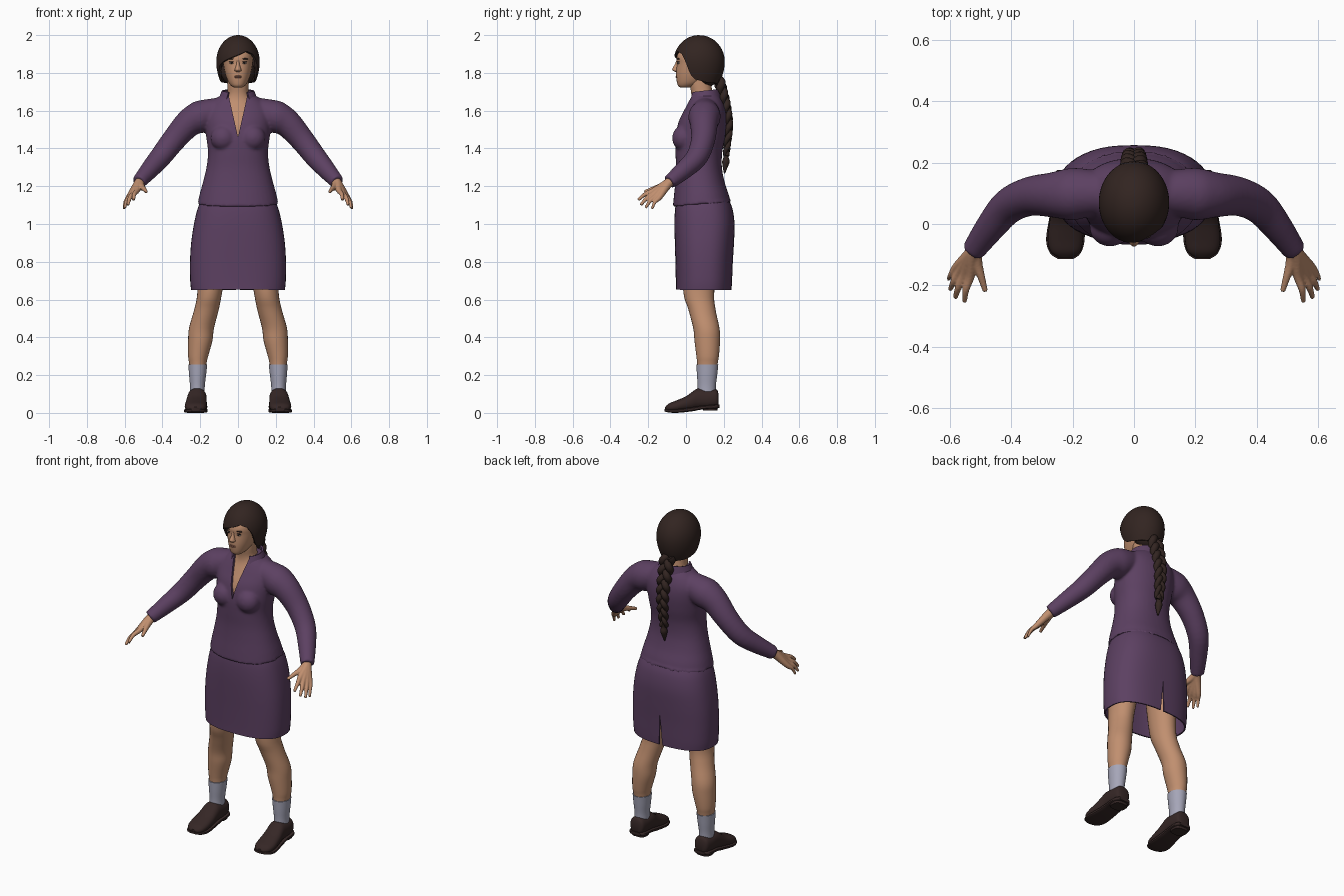
import bpy, bmesh, math
from mathutils import Vector

if "Cube" in bpy.data.objects:
    bpy.data.objects.remove(bpy.data.objects["Cube"])

V = Vector


def material(name, rgb):
    m = bpy.data.materials.new(name)
    m.diffuse_color = (*rgb, 1)
    m.use_nodes = True
    m.node_tree.nodes["Principled BSDF"].inputs["Base Color"].default_value = m.diffuse_color
    return m


PURPLE = material("purple_cloth", (0.108, 0.052, 0.122))
SKIN = material("skin", (0.53, 0.275, 0.16))
HAIR = material("dark_brown_hair", (0.032, 0.018, 0.015))
SHOE = material("dark_shoe", (0.036, 0.02, 0.019))
SOCK = material("grey_sock", (0.38, 0.38, 0.48))
LIP = material("lip", (0.33, 0.13, 0.09))
WHITE = material("eye_white", (0.55, 0.5, 0.47))


def smooth_rows(rows, k=4):
    """Catmull-Rom refinement of rows of numbers."""
    out = []
    for i in range(len(rows) - 1):
        a, b, c, d = (rows[min(max(j, 0), len(rows) - 1)] for j in range(i - 1, i + 3))
        for t in (n / k for n in range(k)):
            out.append([0.5 * (2 * q + (r - p) * t + (2 * p - 5 * q + 4 * r - s) * t * t
                               + (3 * q - p - 3 * r + s) * t ** 3) for p, q, r, s in zip(a, b, c, d)])
    return out + [list(rows[-1])]


def skin_rings(bm, rings, closed=True, caps=True):
    vs = [[bm.verts.new(p) for p in ring] for ring in rings]
    n = len(vs[0])
    for a, b in zip(vs, vs[1:]):
        for i in range(n if closed else n - 1):
            j = (i + 1) % n
            bm.faces.new((a[i], a[j], b[j], b[i]))
    if caps:
        bm.faces.new(vs[0])
        bm.faces.new(vs[-1])


def ring(c, u, v, n=28, e=2.2):
    pts = []
    for i in range(n):
        a = 2 * math.pi * i / n
        f = lambda q: math.copysign(abs(q) ** (2 / e), q)
        pts.append(c + u * f(math.cos(a)) + v * f(math.sin(a)))
    return pts


def upright(bm, rows, s=1, n=28, e=2.2, caps=True):
    """Rows of (z, centre x, half width, front y, back y)."""
    skin_rings(bm, [ring(V((s * x, (f + b) / 2, z)), V((w, 0, 0)), V((0, (b - f) / 2, 0)), n, e)
                    for z, x, w, f, b in smooth_rows(rows)], caps=caps)


def tube(bm, rows, s=1, n=14, k=4, ref=(0, 1, 0)):
    """Rows of (x, y, z, radius) along a path."""
    rows = smooth_rows(rows, k) if k > 1 else rows
    pts = [V((s * r[0], r[1], r[2])) for r in rows]
    rings = []
    for i, p in enumerate(pts):
        d = (pts[min(i + 1, len(pts) - 1)] - pts[max(i - 1, 0)]).normalized()
        u = d.cross(V(ref)).normalized()
        rings.append(ring(p, u * rows[i][3], u.cross(d) * rows[i][3], n, 2))
    skin_rings(bm, rings)


def ball(bm, c, r, seg=20):
    vs = bmesh.ops.create_uvsphere(bm, u_segments=seg, v_segments=seg // 2, radius=1)["verts"]
    for v in vs:
        v.co = V((c[i] + v.co[i] * r[i] for i in range(3)))


def finish(name, bm, mat, mods=(), angle=40):
    """Make an object, apply its modifiers and shade it."""
    bmesh.ops.recalc_face_normals(bm, faces=bm.faces)
    me = bpy.data.meshes.new(name)
    bm.to_mesh(me)
    bm.free()
    ob = bpy.data.objects.new(name, me)
    bpy.context.collection.objects.link(ob)
    me.materials.append(mat)
    for kind, props in mods:
        m = ob.modifiers.new(kind, kind)
        for key, val in props.items():
            setattr(m, key, val)
    if mods:
        ev = ob.evaluated_get(bpy.context.evaluated_depsgraph_get())
        new = bpy.data.meshes.new_from_object(ev)
        ob.modifiers.clear()
        ob.data = me = new
        if not me.materials:
            me.materials.append(mat)
    for p in me.polygons:
        p.use_smooth = True
        p.material_index = 0
    me.set_sharp_from_angle(angle=math.radians(angle))
    return ob


def wedge(name, outline, y0, y1):
    """Cutter prism from an (x, z) outline."""
    bm = bmesh.new()
    skin_rings(bm, [[V((x, y, z)) for x, z in outline] for y in (y0, y1)])
    ob = finish(name, bm, PURPLE)
    ob.hide_render = True
    ob.hide_set(True)
    return ob


neck_cut = wedge("neckline_cutter", [(-0.062, 1.76), (0.062, 1.76), (0.045, 1.66), (0, 1.46), (-0.045, 1.66)], -0.3, 0.08)
slit_cut = wedge("slit_cutter", [(-0.014, 0.6), (0.014, 0.6), (0, 0.84)], 0.1, 0.4)

# jacket: torso, bust and sleeves fused
bm = bmesh.new()
upright(bm, [(1.09, 0, .217, -.07, .24), (1.15, 0, .205, -.064, .228), (1.22, 0, .186, -.057, .205),
             (1.3, 0, .167, -.053, .19), (1.38, 0, .159, -.056, .192), (1.46, 0, .168, -.056, .207),
             (1.54, 0, .175, -.04, .215), (1.6, 0, .17, -.012, .21), (1.65, 0, .135, .012, .193),
             (1.69, 0, .078, .03, .17)], n=40)
for v in bm.verts:
    if v.co.z < 1.1:
        v.co.z += 0.11 * (v.co.y + 0.07)
for s in (-1, 1):
    ball(bm, (s * .078, -.012, 1.455), (.068, .062, .068))
    tube(bm, [(.1, .1, 1.6, .07), (.17, .1, 1.578, .082), (.21, .097, 1.563, .085), (.265, .095, 1.53, .074),
              (.34, .09, 1.445, .064), (.41, .058, 1.355, .058), (.47, -.012, 1.285, .049),
              (.525, -.088, 1.222, .038)], s, n=24)
finish("jacket", bm, PURPLE, [("REMESH", dict(mode="VOXEL", voxel_size=0.008)),
                              ("SMOOTH", dict(factor=0.5, iterations=6)),
                              ("BOOLEAN", dict(object=neck_cut, operation="DIFFERENCE", solver="EXACT"))], 50)

# standing collar, open at the front
bm = bmesh.new()
rows = []
for t in (0, 0.5, 1):
    line = []
    for i in range(33):
        a = math.radians(36 + 288 * i / 32)
        back = (1 - math.cos(a)) / 2
        line.append(V(((.103 - .022 * t) * math.sin(a), .098 - (.088 - .014 * t) * math.cos(a),
                       1.65 + .045 * t + .018 * back * t)))
    rows.append(line)
skin_rings(bm, rows, closed=False, caps=False)
finish("collar", bm, PURPLE, [("SOLIDIFY", dict(thickness=0.01, offset=0))])

# skirt with back slit
bm = bmesh.new()
upright(bm, [(1.13, 0, .19, -.045, .222), (1.08, 0, .21, -.054, .242), (1, 0, .229, -.057, .253),
             (.9, 0, .244, -.055, .25), (.8, 0, .25, -.052, .244), (.7, 0, .249, -.05, .24),
             (.652, 0, .244, -.05, .237)], n=48, e=2.5, caps=False)
finish("skirt", bm, PURPLE, [("SOLIDIFY", dict(thickness=0.008, offset=0)),
                             ("BOOLEAN", dict(object=slit_cut, operation="DIFFERENCE", solver="EXACT"))])

# chest and neck under the neckline
bm = bmesh.new()
upright(bm, [(1.42, 0, .09, -.03, .1), (1.5, 0, .1, -.035, .1), (1.55, 0, .1, -.022, .1),
             (1.6, 0, .1, .002, .12), (1.65, 0, .075, .024, .14), (1.69, 0, .057, .028, .14),
             (1.74, 0, .055, .02, .135), (1.8, 0, .055, .02, .14)])
finish("neck", bm, SKIN)

# head with nose
bm = bmesh.new()
upright(bm, [(1.722, 0, .022, -.03, .02), (1.732, 0, .036, -.042, .05), (1.75, 0, .05, -.048, .09),
             (1.78, 0, .063, -.052, .13), (1.81, 0, .071, -.052, .15), (1.85, 0, .078, -.049, .17),
             (1.88, 0, .08, -.05, .175), (1.91, 0, .076, -.038, .17), (1.95, 0, .055, 0, .14)], n=32)
upright(bm, [(1.868, 0, .007, -.05, -.03), (1.845, 0, .009, -.06, -.03), (1.822, 0, .016, -.073, -.03),
             (1.812, 0, .018, -.07, -.03), (1.805, 0, .01, -.056, -.03)], n=14, e=2)
finish("head", bm, SKIN)

# face details
white, dark, lips = bmesh.new(), bmesh.new(), bmesh.new()
for s in (-1, 1):
    ball(white, (s * .032, -.039, 1.852), (.014, .007, .005), 12)
    ball(dark, (s * .032, -.0435, 1.853), (.0055, .004, .005), 10)
    ball(dark, (s * .032, -.04, 1.858), (.016, .007, .0025), 12)
    ball(dark, (s * .035, -.04, 1.874), (.02, .008, .004), 12)
for z in (1.776, 1.783):
    ball(lips, (0, -.046, z), (.021, .009, .004), 12)
finish("eyes", white, WHITE)
finish("pupils_and_brows", dark, HAIR)
finish("lips", lips, LIP)

# hair cap: each column ends at a lower edge that depends on direction
EDGE = [(-180, 1.74), (-110, 1.75), (-80, 1.768), (-70, 1.785), (-60, 1.835), (-45, 1.858), (-25, 1.876),
        (0, 1.895), (25, 1.915), (45, 1.9), (58, 1.86), (68, 1.79), (80, 1.765), (110, 1.75), (180, 1.74)]


def edge_z(deg):
    for (a, za), (b, zb) in zip(EDGE, EDGE[1:]):
        if a <= deg <= b:
            return za + (zb - za) * (deg - a) / (b - a)


bm = bmesh.new()
rings = []
for i in range(1, 19):
    line = []
    for j in range(72):
        deg = -180 + 5 * j
        z = 2 - (2 - edge_z(deg)) * (1 - math.cos(i / 18 * math.pi / 2))
        h = (z - 1.86) / 0.14
        r = math.sqrt(max(0, 1 - h * h)) if h > 0 else 1 - 0.33 * h * h
        a = math.radians(deg)
        line.append(V((.115 * r * math.sin(a), .07 - .135 * r * math.cos(a), z)))
    rings.append(line)
skin_rings(bm, rings, caps=False)
bm.faces.new([v for v in bm.verts][:72])
finish("hair", bm, HAIR, [("SOLIDIFY", dict(thickness=0.012, offset=-1))])
bm = bmesh.new()
ball(bm, (0, .115, 1.805), (.092, .066, .078))
finish("hair_nape", bm, HAIR)

# three-strand braid and loose tail
bm = bmesh.new()
for k in range(3):
    rows = []
    for i in range(71):
        t = i / 70
        p = t * 2.5 * 2 * math.pi + k * 2 * math.pi / 3
        size = 1 - 0.45 * t ** 1.5
        y = .172 + .056 * math.sin(min(1, t * 1.35) * math.pi / 2) - .016 * max(0, t - .6) / .4
        rows.append((.027 * size * math.sin(p), y + .011 * size * math.sin(2 * p), 1.77 - .41 * t, .0215 * size))
    tube(bm, rows, k=1, n=10)
tube(bm, [(0, .213, 1.38, .017), (0, .212, 1.355, .014), (0, .211, 1.33, .02), (0, .207, 1.3, .013),
          (0, .204, 1.268, .003)])
finish("braid", bm, HAIR)

# fingers as (knuckle, tip, radius); palm strands fuse into the hand
FINGERS = [((.535, -.17, 1.177), (.553, -.253, 1.127), .0105), ((.553, -.166, 1.163), (.583, -.24, 1.1), .0105),
           ((.568, -.156, 1.15), (.6, -.214, 1.085), .01), ((.578, -.14, 1.142), (.605, -.18, 1.08), .009)]
for s, side in ((-1, "right"), (1, "left")):
    bm = bmesh.new()
    for kn, tip, r in FINGERS:
        mid = (V(kn) + V(tip)) / 2 + V((.005, -.004, .006))
        start = V((.525, -.092, 1.218)).lerp(V(kn), .12)
        tube(bm, [(.505, -.06, 1.243, .027), (*start, .024), (*V(kn), .0155), (*mid, r + .001), (*V(tip), r * .75)],
             s, n=12, ref=(1, 0, 0))
    tube(bm, [(.518, -.085, 1.22, .022), (.512, -.13, 1.2, .018), (.498, -.175, 1.186, .0125),
              (.485, -.22, 1.17, .0085)], s, n=12, ref=(1, 0, 0))
    finish(side + "_hand", bm, SKIN, [("REMESH", dict(mode="VOXEL", voxel_size=0.004)),
                                      ("SMOOTH", dict(factor=0.5, iterations=3))], 60)

    # leg and sock
    bm = bmesh.new()
    upright(bm, [(.92, .12, .085, -.015, .18), (.65, .148, .066, -.015, .15), (.55, .166, .065, .012, .156),
                 (.45, .193, .066, .038, .177), (.38, .2, .064, .045, .18), (.3, .211, .053, .055, .174),
                 (.25, .213, .045, .06, .166), (.1, .215, .034, .068, .15)], s, e=2)
    finish(side + "_leg", bm, SKIN)
    bm = bmesh.new()
    upright(bm, [(.255, .213, .05, .055, .171), (.2, .214, .045, .058, .165), (.14, .215, .039, .062, .158),
                 (.08, .215, .04, .06, .158)], s, e=2)
    finish(side + "_sock", bm, SOCK)

    # shoe upper and sole: rows of (y, centre x, half width, low z, high z)
    for part, e, rows in (
            ("shoe", 2.3, [(.173, .214, .025, .04, .095), (.162, .215, .043, .027, .124), (.12, .216, .05, .022, .126),
                           (.065, .217, .051, .02, .13), (.035, .219, .053, .014, .113), (0, .221, .056, .01, .088),
                           (-.05, .224, .058, .005, .066), (-.09, .224, .048, .006, .05), (-.11, .223, .022, .012, .032)]),
            ("sole", 4, [(.177, .215, .035, .026, .045), (.15, .216, .053, .022, .044), (.085, .217, .053, .018, .038),
                         (.03, .219, .056, .008, .03), (-.05, .224, .063, 0, .02), (-.095, .224, .05, .003, .02),
                         (-.114, .223, .025, .008, .021)])):
        bm = bmesh.new()
        skin_rings(bm, [ring(V((s * x, y, (a + b) / 2)), V((w, 0, 0)), V((0, 0, (b - a) / 2)), 24, e)
                        for y, x, w, a, b in smooth_rows(rows)])
        if part == "sole":
            upright(bm, [(.012, .216, .044, .09, .165), (.035, .216, .048, .085, .172)], s, e=3)
        finish(side + "_" + part, bm, SHOE)
